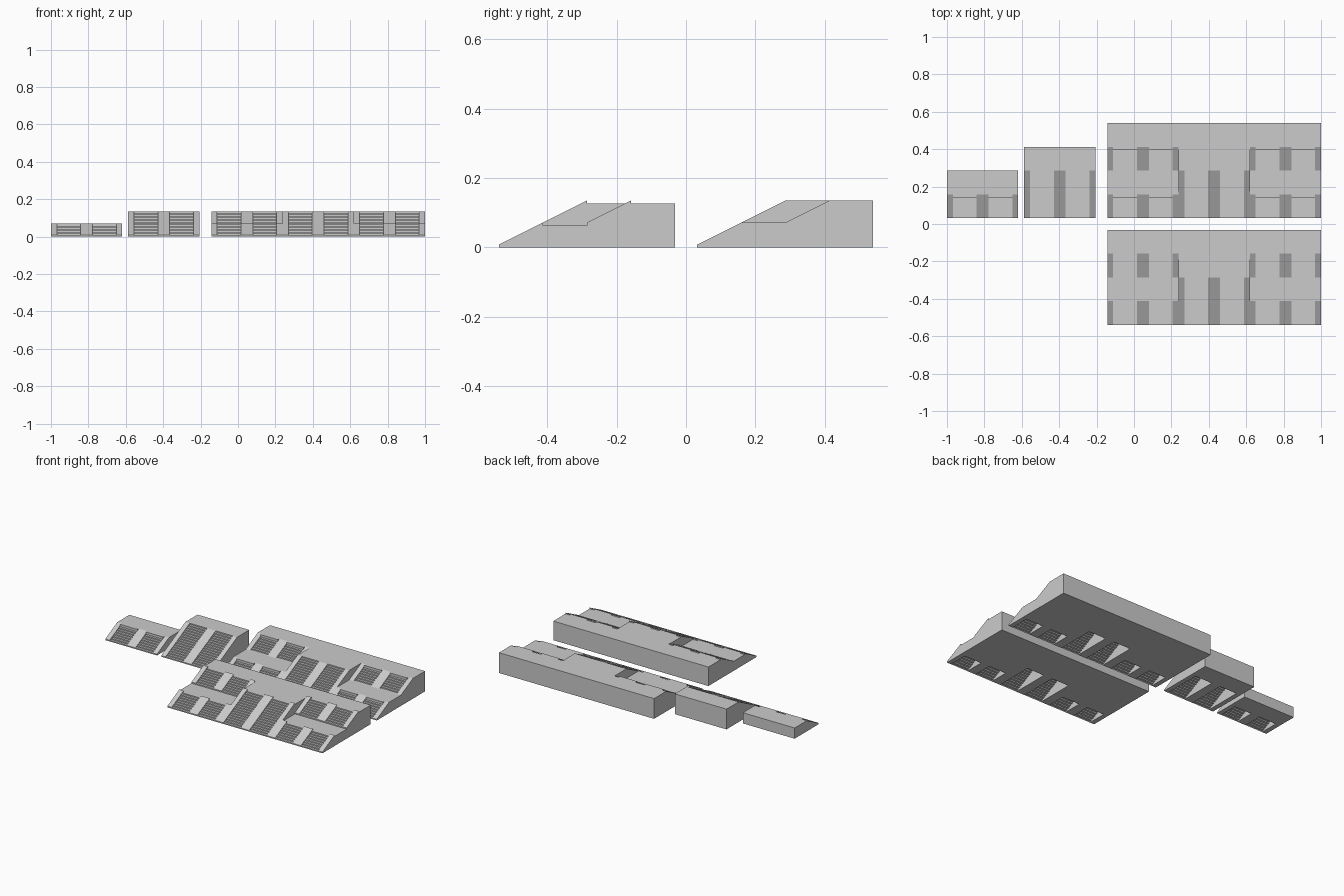
import bpy
import bmesh

if "Cube" in bpy.data.objects:
    bpy.data.objects.remove(bpy.data.objects["Cube"], do_unlink=True)

U = 2 / 15.75          # one grid unit of the kit
RISE, RUN = 1 / 16, 1 / 8
WIDTH = 3              # module width in units
CHEEKS = [(0, 0.25), (1.25, 1.75), (2.75, 3)]
TREADS = [(0.25, 1.25), (1.75, 2.75)]
ORIGIN_X, ORIGIN_Y = -15.75 / 2, -8.5 / 2

stone = bpy.data.materials.new("grey_stone")
stone.use_nodes = True
stone.diffuse_color = (0.6, 0.6, 0.6, 1)
stone.node_tree.nodes["Principled BSDF"].inputs["Base Color"].default_value = (0.6, 0.6, 0.6, 1)


def extrude_profile(bm, profile, x0, x1, closed=True):
    """Sweep a (y, z) profile along x, with end caps when closed."""
    a, b = ([bm.verts.new(((x + ORIGIN_X) * U, (y + ORIGIN_Y) * U, z * U))
             for y, z in profile] for x in (x0, x1))
    faces = []
    count = len(profile)
    for i in range(count if closed else count - 1):
        j = (i + 1) % count
        faces.append(bm.faces.new((a[i], b[i], b[j], a[j])))
    if closed:
        faces += [bm.faces.new(a), bm.faces.new(b[::-1])]
        bmesh.ops.recalc_face_normals(bm, faces=faces)


def finish(bm, name):
    mesh = bpy.data.meshes.new(name)
    bm.to_mesh(mesh)
    bm.free()
    mesh.materials.append(stone)
    bpy.context.collection.objects.link(bpy.data.objects.new(name, mesh))


def deck(name, x, y0, y1, top):
    bm = bmesh.new()
    extrude_profile(bm, [(y0, 0), (y0, top), (y1, top), (y1, 0)], x, x + WIDTH)
    finish(bm, name)


def flight(name, x, y, base, length, last_tread):
    """Two open-backed runs of steps between three sloping cheek walls."""
    height = length / 2
    bm = bmesh.new()
    cheek = [(y, base), (y, base + RISE),
             (y + length, base + height + RISE), (y + length, base)]
    for x0, x1 in CHEEKS:
        extrude_profile(bm, cheek, x + x0, x + x1)
    finish(bm, name + "_cheeks")

    bm = bmesh.new()
    count = round(length / RUN)
    steps = [(y, base)]
    for i in range(count):
        z = last_tread if i == count - 1 else base + (i + 1) * RISE
        steps += [(y + i * RUN, z), (y + (i + 1) * RUN, z)]
    for x0, x1 in TREADS:
        extrude_profile(bm, steps, x + x0, x + x1, closed=False)
    finish(bm, name + "_steps")


def short_stair(name, x, y, lip, back):
    flight(name, x, y, 0, 1, 0.5 + lip)
    deck(name + "_deck", x, y + 1, y + back, 0.5 + lip)


def tall_stair(name, x, y, lip, back):
    flight(name, x, y, 0, 2, 1)
    deck(name + "_deck", x, y + 2, y + back, 1 + lip)


def split_stair(name, x, y, lip):
    """Lower flight, landing, upper flight and top deck."""
    short_stair(name + "_lower", x, y, lip, 3)
    flight(name + "_upper", x, y + 2, 0.5, 1, 1 + lip)
    deck(name + "_top_deck", x, y + 3, y + 4, 1 + lip)


# Small separate stairs
short_stair("small_stair", 0, 4.5, RISE, 2)
tall_stair("medium_stair", 3.25, 4.5, RISE, 3)

# Two wide stairs: raised cheeks in front, flush cheeks behind
for name, y, lip in (("front_wide", 0, 0), ("back_wide", 4.5, RISE)):
    split_stair(name + "_right", 6.75, y, lip)
    tall_stair(name + "_centre", 9.75, y, lip, 4)
    split_stair(name + "_left", 12.75, y, lip)
